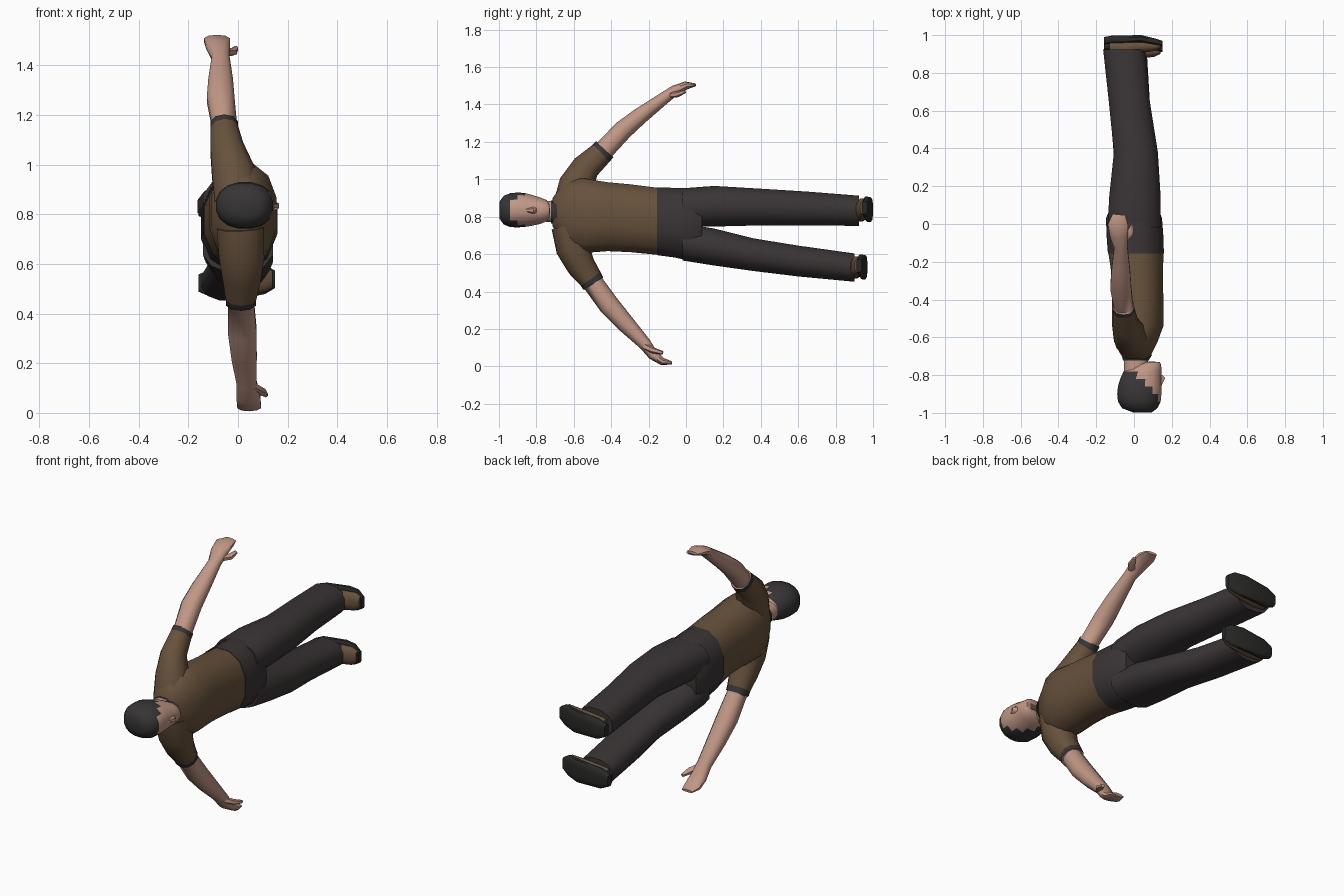
import bpy, bmesh, math
from mathutils import Vector


def material(name, rgb):
    m = bpy.data.materials.new(name)
    m.diffuse_color = (*rgb, 1)
    return m


BROWN = material("brown cloth", (0.135, 0.083, 0.045))
SKIN = material("skin", (0.53, 0.31, 0.235))
TROUSER = material("charcoal cloth", (0.043, 0.035, 0.036))
DARK = material("dark hair and trim", (0.038, 0.035, 0.037))
SOLE = material("black sole", (0.022, 0.023, 0.020))


def loft(name, secs, mats, rule=None, axis=None, n=12, power=0.9, angle=50):
    """Skin of rings; each section is (x, y, z, half size 1, half size 2)."""
    bm = bmesh.new()
    pts = [Vector(s[:3]) for s in secs]
    rings = []
    for i, s in enumerate(secs):
        d = Vector(axis) if axis else pts[min(i + 1, len(pts) - 1)] - pts[max(i - 1, 0)]
        d.normalize()
        ref = Vector((0, 1, 0)) if abs(d.x) > 0.8 else Vector((1, 0, 0))
        u = (ref - d * ref.dot(d)).normalized()
        v = d.cross(u)
        ring = []
        for k in range(n):
            a = 2 * math.pi * (k + 0.5) / n
            c, t = math.cos(a), math.sin(a)
            c, t = (math.copysign(abs(q) ** power, q) for q in (c, t))
            ring.append(bm.verts.new(pts[i] + u * c * s[3] + v * t * s[4]))
        rings.append(ring)
    for i in range(len(rings) - 1):
        for k in range(n):
            j = (k + 1) % n
            f = bm.faces.new((rings[i][k], rings[i][j], rings[i + 1][j], rings[i + 1][k]))
            f.material_index = rule(i, f.calc_center_median()) if rule else 0
    for ring, i in ((rings[0], 0), (rings[-1], len(rings) - 2)):
        f = bm.faces.new(ring)
        f.material_index = rule(i, f.calc_center_median()) if rule else 0
    bmesh.ops.recalc_face_normals(bm, faces=bm.faces)
    me = bpy.data.meshes.new(name)
    bm.to_mesh(me)
    bm.free()
    for m in mats:
        me.materials.append(m)
    ob = bpy.data.objects.new(name, me)
    bpy.context.collection.objects.link(ob)
    bpy.context.view_layer.objects.active = ob
    ob.select_set(True)
    bpy.ops.object.shade_smooth_by_angle(angle=math.radians(angle))
    ob.select_set(False)
    return ob


ALONG = (0, 1, 0)

# Shirt body, from neck to waist
loft("shirt", [
    (0.01, -0.715, 0.825, 0.065, 0.075), (0.01, -0.68, 0.82, 0.09, 0.13),
    (0.01, -0.62, 0.81, 0.12, 0.20), (0.02, -0.54, 0.805, 0.14, 0.205),
    (0.02, -0.42, 0.80, 0.14, 0.19), (0.02, -0.30, 0.792, 0.138, 0.187),
    (0.01, -0.155, 0.776, 0.15, 0.185)], [BROWN], axis=ALONG)

# Trouser seat and legs
loft("trouser_seat", [
    (0.01, -0.156, 0.776, 0.153, 0.187), (0.005, -0.06, 0.768, 0.155, 0.192),
    (0.0, 0.03, 0.758, 0.153, 0.202), (0.0, 0.085, 0.757, 0.13, 0.19)],
    [TROUSER], axis=ALONG)
loft("upper_leg_trouser", [
    (0.0, -0.02, 0.85, 0.145, 0.105), (0.005, 0.15, 0.856, 0.14, 0.112),
    (0.01, 0.38, 0.852, 0.12, 0.102), (-0.025, 0.65, 0.843, 0.112, 0.094),
    (-0.052, 0.925, 0.832, 0.115, 0.083)], [TROUSER], axis=ALONG)
loft("lower_leg_trouser", [
    (0.0, -0.02, 0.665, 0.145, 0.102), (0.005, 0.15, 0.638, 0.14, 0.102),
    (0.01, 0.36, 0.597, 0.12, 0.09), (-0.02, 0.60, 0.563, 0.11, 0.085),
    (-0.04, 0.90, 0.528, 0.112, 0.078)], [TROUSER], axis=ALONG)

# Shoes: brown upper with a flat dark sole, toes towards +x
for name, y, z, tilt in (("upper", 0.0, 0.828, 0.02), ("lower", -0.03, 0.523, 0.015)):
    loft(name + "_shoe", [
        (-0.13, 0.935 + y, z, 0.04, 0.045), (-0.05, 0.93 + y, z, 0.05, 0.055),
        (0.04, 0.94 + y, z + tilt * 0.5, 0.035, 0.055),
        (0.11, 0.94 + y, z + tilt, 0.025, 0.052), (0.14, 0.945 + y, z + tilt, 0.015, 0.035)],
        [BROWN], axis=(1, 0, 0))
    loft(name + "_sole", [
        (-0.16, 0.97 + y, z, 0.02, 0.035), (-0.11, 0.977 + y, z, 0.022, 0.057),
        (0.04, 0.98 + y, z + tilt * 0.5, 0.02, 0.067),
        (0.11, 0.965 + y, z + tilt, 0.018, 0.06), (0.15, 0.955 + y, z + tilt, 0.015, 0.035)],
        [SOLE], axis=(1, 0, 0), power=0.6)


# Arms: sleeve, dark cuff, bare forearm, hand and thumb
def arm(name, sleeve, cuff, bare, thumb):
    secs = sleeve + cuff + bare
    a, b = len(sleeve) - 1, len(sleeve) + len(cuff) - 1
    loft(name + "_arm", secs, [BROWN, DARK, SKIN],
         lambda i, c: 0 if i < a else 1 if i < b else 2, n=10)
    loft(name + "_thumb", thumb, [SKIN], n=6)


arm("upper",
    [(0.0, -0.62, 0.86, 0.10, 0.09), (-0.02, -0.585, 0.97, 0.09, 0.095),
     (-0.045, -0.535, 1.065, 0.07, 0.075), (-0.055, -0.455, 1.138, 0.058, 0.064)],
    [(-0.055, -0.435, 1.16, 0.058, 0.063)],
    [(-0.055, -0.433, 1.162, 0.052, 0.054), (-0.07, -0.335, 1.265, 0.058, 0.052),
     (-0.07, -0.25, 1.335, 0.052, 0.045), (-0.07, -0.12, 1.432, 0.037, 0.033),
     (-0.08, -0.06, 1.475, 0.05, 0.028), (-0.085, 0.0, 1.502, 0.055, 0.022),
     (-0.08, 0.05, 1.505, 0.035, 0.008)],
    [(-0.06, -0.09, 1.45, 0.02, 0.018), (-0.02, -0.045, 1.455, 0.02, 0.016),
     (-0.008, -0.005, 1.47, 0.01, 0.01)])
arm("lower",
    [(0.01, -0.63, 0.75, 0.10, 0.09), (0.015, -0.605, 0.63, 0.095, 0.09),
     (0.015, -0.56, 0.535, 0.078, 0.076), (0.012, -0.51, 0.468, 0.064, 0.064)],
    [(0.012, -0.496, 0.443, 0.063, 0.063)],
    [(0.012, -0.494, 0.441, 0.055, 0.055), (0.018, -0.41, 0.325, 0.06, 0.056),
     (0.025, -0.32, 0.225, 0.053, 0.048), (0.035, -0.22, 0.12, 0.042, 0.034),
     (0.042, -0.175, 0.06, 0.05, 0.028), (0.045, -0.125, 0.025, 0.05, 0.02),
     (0.045, -0.075, 0.018, 0.035, 0.008)],
    [(0.06, -0.22, 0.105, 0.018, 0.02), (0.095, -0.175, 0.085, 0.02, 0.016),
     (0.112, -0.125, 0.072, 0.01, 0.01)])

# Neck with its dark collar
loft("neck", [(0.01, -0.80, 0.832, 0.065, 0.055), (0.01, -0.69, 0.825, 0.065, 0.06)],
     [SKIN], axis=ALONG)
loft("collar", [(0.01, -0.722, 0.825, 0.07, 0.062), (0.015, -0.69, 0.825, 0.085, 0.07)],
     [DARK], axis=ALONG)


# Head: hair covers the crown and the back, split by a slanted hairline
def hairline(i, c):
    return 1 if c.y < -0.745 and c.x < -0.025 + (-0.77 - c.y) * 0.95 else 0


loft("head", [
    (0.045, -0.998, 0.835, 0.05, 0.045), (0.03, -0.975, 0.835, 0.095, 0.078),
    (0.028, -0.94, 0.835, 0.115, 0.092), (0.028, -0.90, 0.836, 0.119, 0.095),
    (0.03, -0.86, 0.836, 0.117, 0.092), (0.035, -0.82, 0.834, 0.11, 0.083),
    (0.045, -0.78, 0.832, 0.102, 0.072), (0.075, -0.745, 0.832, 0.07, 0.058),
    (0.095, -0.73, 0.832, 0.042, 0.035)],
    [SKIN, DARK], hairline, axis=ALONG, n=16)
loft("nose", [(0.135, -0.865, 0.834, 0.008, 0.008), (0.147, -0.815, 0.834, 0.02, 0.018),
              (0.14, -0.80, 0.834, 0.01, 0.014)], [SKIN], axis=ALONG, n=6)
# Brown patch below the chin
loft("chin_patch", [(0.095, -0.731, 0.832, 0.025, 0.022), (0.095, -0.727, 0.832, 0.025, 0.022)],
     [BROWN], axis=ALONG, n=4, power=1)
